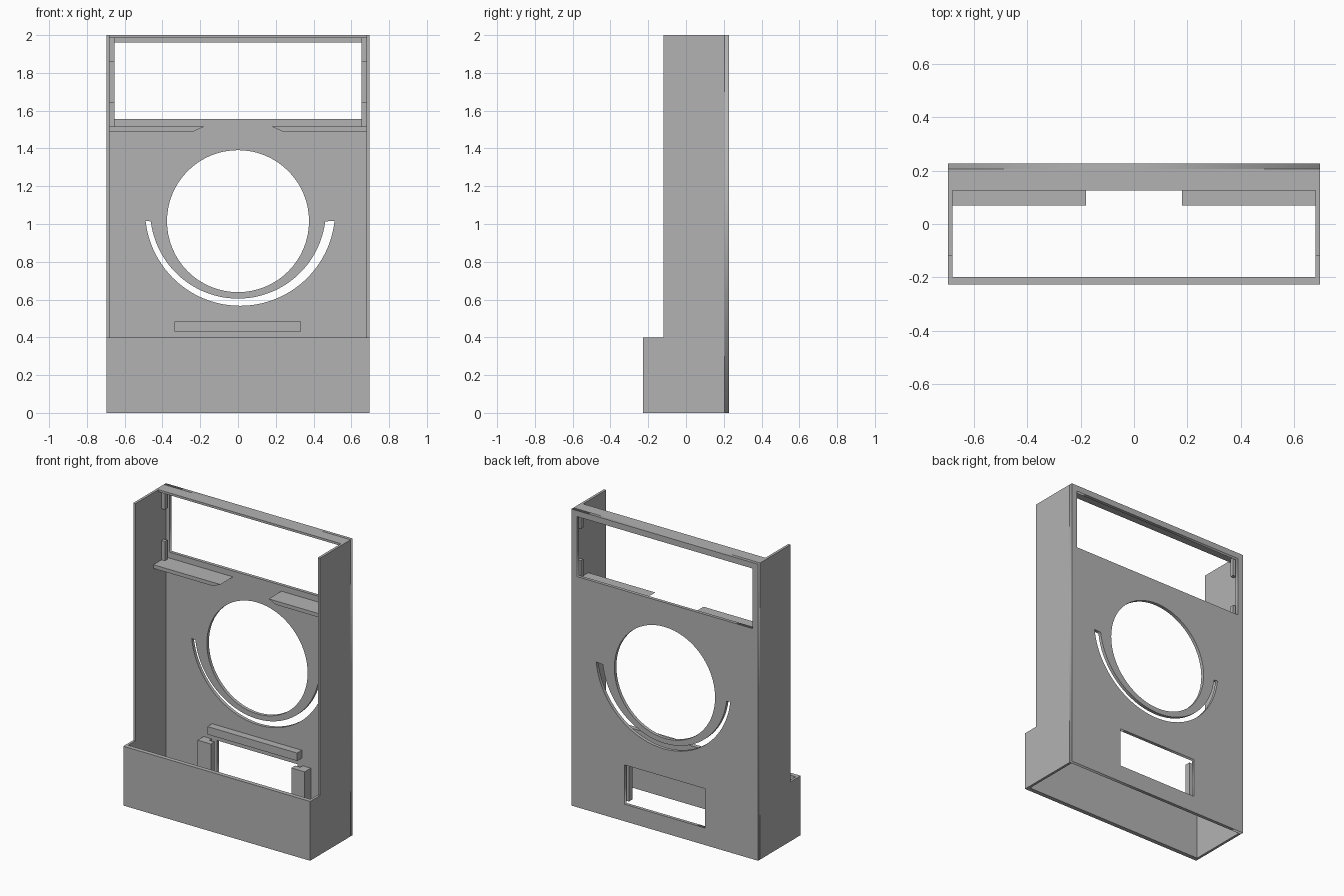
import bpy, bmesh
from math import sin, cos, radians
from mathutils import Matrix

if "Cube" in bpy.data.objects:
    bpy.data.objects.remove(bpy.data.objects["Cube"])

grey = bpy.data.materials.new("plain grey")
grey.use_nodes = True
colour = (0.45, 0.45, 0.45, 1)
grey.diffuse_color = colour
grey.node_tree.nodes["Principled BSDF"].inputs["Base Color"].default_value = colour

# Main sizes
W, D, H = 0.697, 0.227, 2.0        # half width, half depth, height
INNER = 0.68                       # inside face of the side walls
BACK = 0.205                       # inside face of the back panel
FRONT = -0.198                     # inside face of the front panel
STEP = 0.4                         # height of the lower box


def finish(name, bm):
    bmesh.ops.remove_doubles(bm, verts=bm.verts, dist=0.0001)
    bmesh.ops.recalc_face_normals(bm, faces=bm.faces)
    mesh = bpy.data.meshes.new(name)
    bm.to_mesh(mesh)
    bm.free()
    mesh.materials.append(grey)
    ob = bpy.data.objects.new(name, mesh)
    bpy.context.collection.objects.link(ob)
    return ob


def prism(name, outline, axis, start, end):
    """Extrude a closed 2D outline along one axis."""
    order = {"x": lambda a, b: (start, a, b),
             "y": lambda a, b: (a, start, b),
             "z": lambda a, b: (a, b, start)}[axis]
    bm = bmesh.new()
    face = bm.faces.new([bm.verts.new(order(a, b)) for a, b in outline])
    new = bmesh.ops.extrude_face_region(bm, geom=[face])["geom"]
    shift = [end - start if axis == k else 0 for k in "xyz"]
    bmesh.ops.translate(bm, vec=shift,
                        verts=[v for v in new if isinstance(v, bmesh.types.BMVert)])
    return finish(name, bm)


def rect(a0, a1, b0, b1):
    return [(a0, b0), (a1, b0), (a1, b1), (a0, b1)]


def arc(cx, cz, r, a0, a1, n):
    angles = [radians(a0 + (a1 - a0) * i / n) for i in range(n + 1)]
    return [(cx + r * cos(a), cz + r * sin(a)) for a in angles]


def box(name, x0, x1, y0, y1, z0, z1):
    return prism(name, rect(x0, x1, y0, y1), "z", z0, z1)


def pierced_panel(name, loops, y0, y1):
    """Upright panel: the first loop is the outline, the others are holes."""
    curve = bpy.data.curves.new(name, "CURVE")
    curve.dimensions = "2D"
    curve.fill_mode = "BOTH"
    curve.extrude = (y1 - y0) / 2
    for loop in loops:
        spline = curve.splines.new("POLY")
        spline.points.add(len(loop) - 1)
        for point, (x, z) in zip(spline.points, loop):
            point.co = (x, z, 0, 1)
        spline.use_cyclic_u = True
    temp = bpy.data.objects.new(name + " outline", curve)
    bpy.context.collection.objects.link(temp)
    bpy.context.view_layer.update()
    mesh = bpy.data.meshes.new_from_object(
        temp.evaluated_get(bpy.context.evaluated_depsgraph_get()))
    bm = bmesh.new()
    bm.from_mesh(mesh)
    bpy.data.objects.remove(temp)
    bpy.data.curves.remove(curve)
    bpy.data.meshes.remove(mesh)
    bm.transform(Matrix.Translation((0, (y0 + y1) / 2, 0)) @ Matrix.Rotation(radians(90), 4, "X"))
    return finish(name, bm)


# Back panel with window, round hole, curved slot and lower opening
slot = arc(0.011, 1.07, 0.503, 186, 354, 48) + arc(0, 1.07, 0.465, 353, 187, 48)
pierced_panel("back_panel", [
    rect(-W, W, 0, H),
    rect(-0.655, 0.655, 1.555, 1.96),
    arc(0, 1.015, 0.376, 0, 354.375, 63),
    slot,
    rect(-0.3, 0.3, 0.115, 0.38),
], BACK, D)

# Front panel of the lower box and the top board
box("front_panel", -W, W, -D, FRONT, 0, STEP)
box("top_board", -INNER, INNER, 0.125, BACK, 1.985, H)

# Ledge above the lower opening
box("ledge_bar", -0.337, 0.333, 0.155, BACK, 0.43, 0.483)

wall = [(FRONT, 0), (BACK, 0), (BACK, H), (-0.12, H), (-0.12, STEP), (FRONT, STEP)]
for side, s in (("left", 1), ("right", -1)):
    # Stepped side wall
    prism(side + "_wall", wall, "x", s * INNER, s * W)
    # Shelf with a slanted inner end
    shelf = [(s * INNER, 1.49), (s * 0.235, 1.49), (s * 0.18, 1.515), (s * INNER, 1.515)]
    prism(side + "_shelf", shelf, "y", 0.07, BACK)
    # Grooved guide post beside the lower opening
    guide = [(0.3, 0.14), (0.4, 0.14), (0.4, BACK), (0.34, BACK), (0.34, 0.18), (0.3, 0.18)]
    prism(side + "_guide_post", [(s * x, y) for x, y in guide], "z", 0.115, 0.38)
    # Small retaining posts beside the window
    for level, z0, z1 in (("lower", 1.515, 1.645), ("upper", 1.86, 1.985)):
        box(f"{side}_{level}_window_post", s * 0.655, s * INNER, 0.157, 0.182, z0, z1)
